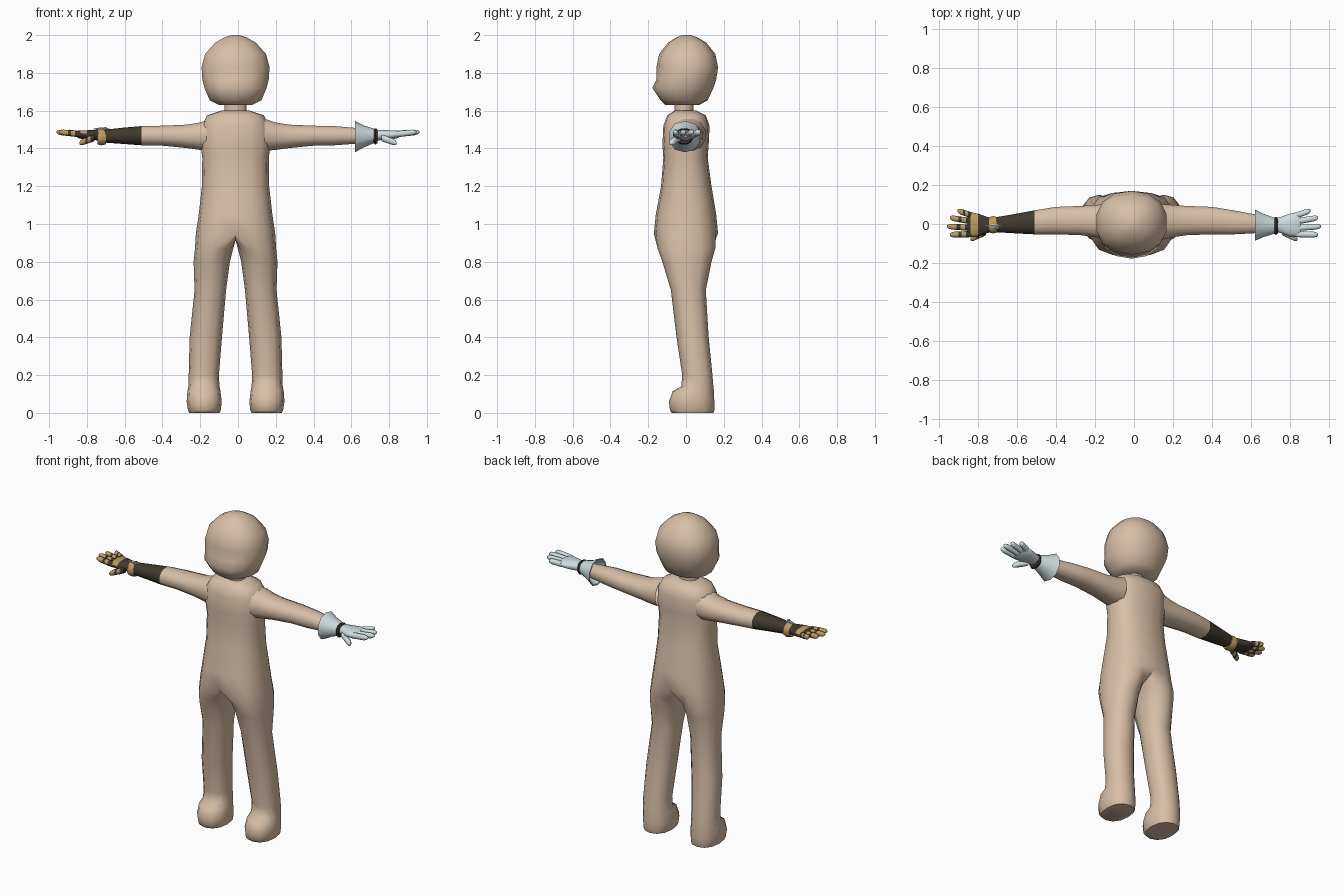
import bpy, bmesh, math
from mathutils import Vector

if "Cube" in bpy.data.objects:
    bpy.data.objects.remove(bpy.data.objects["Cube"])

CX = -0.013  # body centre line


def material(name, r, g, b):
    m = bpy.data.materials.new(name)
    m.diffuse_color = (r, g, b, 1)
    m.use_nodes = True
    m.node_tree.nodes["Principled BSDF"].inputs["Base Color"].default_value = m.diffuse_color
    return m


SKIN = material("skin beige", 0.69, 0.52, 0.385)
DARK = material("dark brown leather", 0.05, 0.04, 0.027)
GOLD = material("gold", 0.50, 0.33, 0.12)
GLOVE = material("pale grey glove", 0.62, 0.72, 0.74)
BROWN = material("bracelet brown", 0.045, 0.03, 0.025)
TEAL = material("teal gem", 0.30, 0.62, 0.55)
SILVER = material("silver", 0.60, 0.62, 0.64)


def spow(v, p):
    return math.copysign(abs(v) ** p, v)


def oval(deg, amin, amax, bmin, bmax, p=0.88):
    t = math.radians(deg)
    return ((amin + amax) / 2 + (amax - amin) / 2 * spow(math.cos(t), p),
            (bmin + bmax) / 2 + (bmax - bmin) / 2 * spow(math.sin(t), p))


def finish(name, bm, mats, rule=None, angle=45):
    bmesh.ops.recalc_face_normals(bm, faces=bm.faces)
    me = bpy.data.meshes.new(name)
    for m in mats:
        me.materials.append(m)
    if rule:
        for f in bm.faces:
            f.material_index = rule(f.calc_center_median())
    bm.to_mesh(me)
    bm.free()
    ob = bpy.data.objects.new(name, me)
    bpy.context.collection.objects.link(ob)
    bpy.ops.object.select_all(action='DESELECT')
    ob.select_set(True)
    bpy.context.view_layer.objects.active = ob
    bpy.ops.object.shade_smooth_by_angle(angle=math.radians(angle))
    return ob


def bridge(bm, r0, r1):
    n = len(r0)
    for i in range(n):
        j = (i + 1) % n
        bm.faces.new((r0[i], r0[j], r1[j], r1[i]))


def loft(name, rings, axis, sides, mats, rule=None, ends=(True, True), closed=False, angle=45):
    """rings: (position, amin, amax, bmin, bmax); a,b = x,y for axis z and y,z for axis x"""
    bm = bmesh.new()
    loops = []
    for pos, *box in rings:
        loop = []
        for k in range(sides):
            a, b = oval(360 * (k + 0.5) / sides, *box)
            loop.append(bm.verts.new((a, b, pos) if axis == 'z' else (pos, a, b)))
        loops.append(loop)
    for r0, r1 in zip(loops, loops[1:]):
        bridge(bm, r0, r1)
    if closed:
        bridge(bm, loops[-1], loops[0])
    else:
        for use, loop in zip(ends, (loops[0], loops[-1])):
            if use:
                bm.faces.new(loop)
    return finish(name, bm, mats, rule, angle)


# Torso and legs: one skin, the hip ring splits into two leg rings
def body():
    bm = bmesh.new()
    torso = [(1.60, .075, -.06, .055), (1.575, .15, -.10, .105), (1.52, .18, -.12, .125),
             (1.42, .185, -.125, .12), (1.35, .176, -.12, .115), (1.2, .178, -.132, .135),
             (1.05, .195, -.16, .16), (.95, .21, -.17, .17)]
    loops = []
    for z, rx, y0, y1 in torso:
        pts = [oval(-90 + 22.5 * k, -rx, rx, y0, y1, 0.82) for k in range(16)]
        loops.append([bm.verts.new((CX + x, y, z)) for x, y in pts])
    for r0, r1 in zip(loops, loops[1:]):
        bridge(bm, r0, r1)
    bm.faces.new(loops[0])
    hip = loops[-1]
    crotch = [bm.verts.new((CX, y, .915)) for y in (.09, 0, -.09)]
    legs = [(.87, .012, .215, -.15, .155), (.80, .03, .222, -.125, .135), (.65, .05, .217, -.08, .105),
            (.40, .072, .243, -.05, .12), (.20, .088, .248, -.02, .14), (.14, .085, .25, -.025, .145),
            (.115, .08, .255, -.07, .148), (.06, .073, .259, -.09, .15), (.015, .078, .252, -.085, .15),
            (0, .085, .245, -.075, .145)]
    for s in (1, -1):
        prev = [hip[(s * k) % 16] for k in range(9)] + crotch
        for z, *box in legs:
            pts = [oval(-120 + 30 * j, *box) for j in range(12)]
            loop = [bm.verts.new((CX + s * x, y, z)) for x, y in pts]
            bridge(bm, prev, loop)
            prev = loop
        bm.faces.new(prev)
    finish("body", bm, [SKIN], angle=60)


body()

# Neck and head with a protruding jaw
loft("neck", [(z, CX - .06, CX + .06, -.06, .04) for z in (1.585, 1.66)], 'z', 10, [SKIN], ends=(False, False))
head = [(1.63, .09, -.11, .07), (1.655, .14, -.135, .115), (1.72, .168, -.178, .145), (1.765, .18, -.157, .16),
        (1.83, .184, -.157, .17), (1.90, .165, -.142, .155), (1.96, .11, -.095, .108), (1.988, .06, -.05, .06),
        (2.0, .02, -.02, .025)]
loft("head", [(z, CX - r, CX + r, a, b) for z, r, a, b in head], 'z', 14, [SKIN], angle=60)

# Arms: the dark sleeve starts at x = -0.51 on one side
arm = [(.14, -.085, .105, 1.385, 1.56), (.20, -.07, .10, 1.39, 1.54), (.27, -.06, .095, 1.40, 1.528),
       (.40, -.055, .09, 1.413, 1.522), (.51, -.055, .072, 1.415, 1.52), (.60, -.05, .055, 1.422, 1.512),
       (.71, -.043, .036, 1.43, 1.5)]
for s, side in ((1, "plain"), (-1, "sleeved")):
    loft(side + "_arm", [(s * r[0], *r[1:]) for r in arm], 'x', 12, [SKIN, DARK],
         lambda c: int(c.x < -.51), ends=(False, False), angle=60)

# Flared glove cuff, a thin shell open toward the elbow
loft("glove_cuff", [(.62, -.09, .078, 1.38, 1.545), (.665, -.07, .055, 1.405, 1.522), (.72, -.052, .034, 1.428, 1.505),
                    (.715, -.046, .028, 1.434, 1.499), (.665, -.063, .048, 1.412, 1.515),
                    (.622, -.082, .07, 1.388, 1.537)], 'x', 10, [GLOVE], closed=True, angle=40)


def band(name, x0, x1, y0, y1, z0, z1, mat, sides=12):
    g = .006
    m = (x0 + x1) / 2
    loft(name, [(x0, y0 + g, y1 - g, z0 + g, z1 - g), (m, y0, y1, z0, z1),
                (x1, y0 + g, y1 - g, z0 + g, z1 - g)], 'x', sides, [mat])


band("bracelet", .718, .738, -.057, .038, 1.42, 1.508, BROWN)
band("gold_wrist_cuff", -.745, -.70, -.05, .042, 1.415, 1.505, GOLD)


# Hands: palm, four fingers and a thumb
def digit(name, s, a, b, r, mats, rule):
    a, b = Vector(a), Vector(b)
    rings = []
    for t, k in ((0, 1), (.25, 1.05), (.45, 1.0), (.6, 1.0), (.8, .95), (.93, .75), (1, .35)):
        p = a.lerp(b, t)
        rings.append((s * p.x, p.y - r * k, p.y + r * k, p.z - r * k, p.z + r * k))
    loft(name, rings, 'x', 8, mats, rule, angle=60)


def hand(side, s, mats, rule):
    palm = [(.725, -.04, .03, 1.44, 1.497), (.755, -.048, .038, 1.443, 1.498), (.80, -.066, .055, 1.446, 1.497),
            (.84, -.07, .063, 1.452, 1.497), (.855, -.062, .056, 1.46, 1.49)]
    loft(side + "_palm", [(s * p[0], *p[1:]) for p in palm], 'x', 12, mats,
         lambda c: rule(.9 if .8 < abs(c.x) < .84 and c.z > 1.48 else .2), angle=60)
    tips = [(.045, .905, .068), (.014, .945, .032), (-.020, .96, -.012), (-.052, .945, -.055)]
    for i, (y, tx, ty) in enumerate(tips):
        digit(f"{side}_finger_{i + 1}", s, (.835, y, 1.475), (tx, ty, 1.487), .0165, mats,
              lambda c, tx=tx: rule((abs(c.x) - .835) / (tx - .835)))
    digit(side + "_thumb", s, (.76, -.04, 1.456), (.84, -.078, 1.428), .0185, mats,
          lambda c: rule((abs(c.x) - .76) / .08))


hand("glove", 1, [GLOVE], lambda t: 0)
# Dark hand: gold joints and fingertips
hand("dark", -1, [DARK, GOLD], lambda t: int(.25 < t < .45 or t > .62))


# Wrist ornaments: silver spike and teal gem
def spike(name, x0, x1, y, z, r, mat):
    m = (x0 + x1) / 2
    loft(name, [(x0, y - .002, y + .002, z - .002, z + .002), (m, y - r, y + r, z - r, z + r),
                (x1, y - .002, y + .002, z - .002, z + .002)], 'x', 6, [mat], angle=20)


spike("silver_spike", -.765, -.68, -.008, 1.503, .009, SILVER)
spike("teal_gem", -.715, -.69, -.022, 1.505, .010, TEAL)
